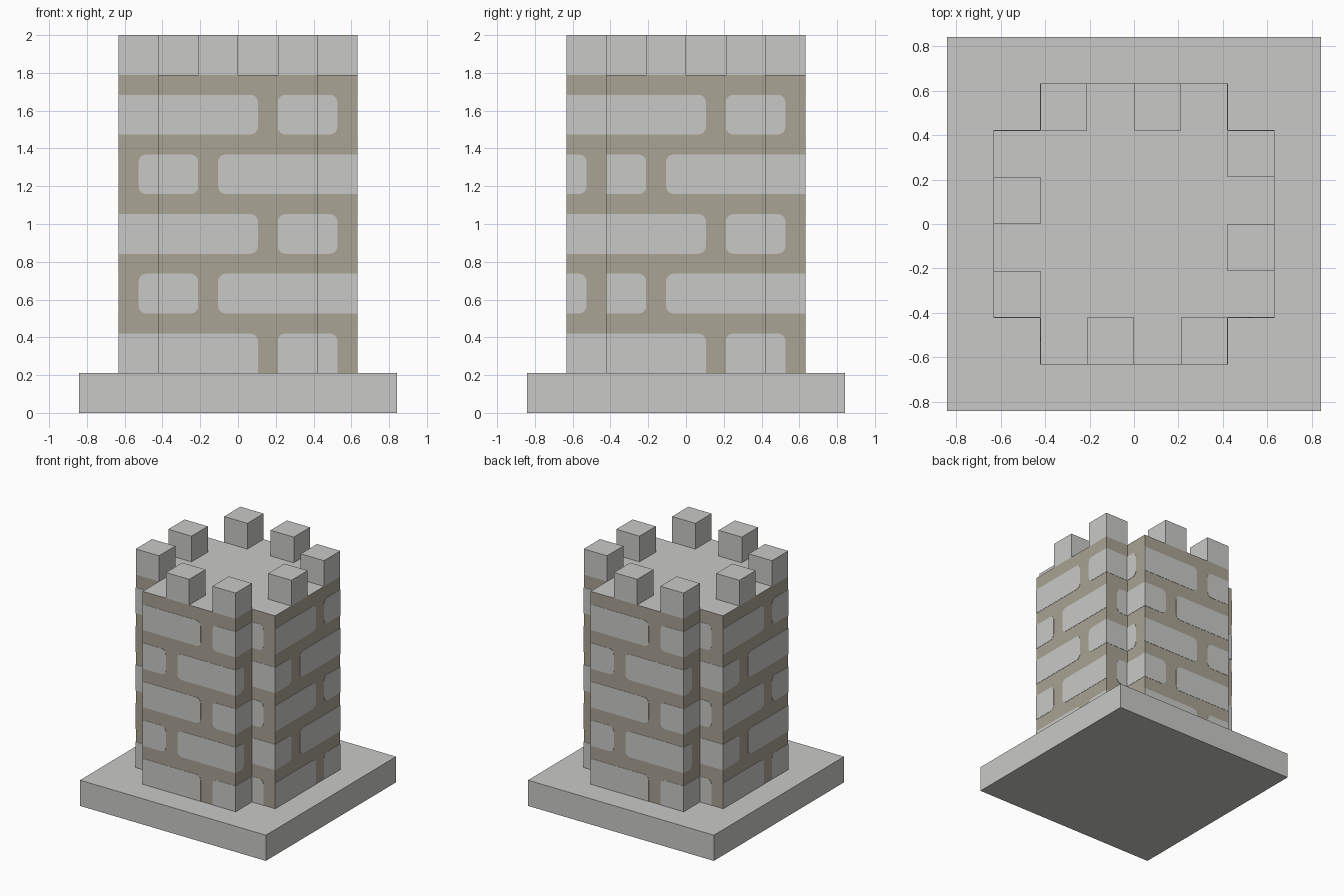
import bpy, bmesh, math
from mathutils import Matrix

if "Cube" in bpy.data.objects:
    bpy.data.objects.remove(bpy.data.objects["Cube"], do_unlink=True)

U = 2 / 9.5          # one building block
T = 0.002            # how far the brick plates stand out


def material(name, rgb):
    m = bpy.data.materials.new(name)
    m.use_nodes = True
    m.diffuse_color = (*rgb, 1)
    bsdf = m.node_tree.nodes["Principled BSDF"]
    bsdf.inputs["Base Color"].default_value = (*rgb, 1)
    bsdf.inputs["Roughness"].default_value = 0.9
    return m


STONE = material("light grey stone", (0.584, 0.584, 0.571))
MORTAR = material("tan mortar", (0.397, 0.366, 0.296))


def finish(bm, name, *mats):
    bmesh.ops.recalc_face_normals(bm, faces=bm.faces)
    me = bpy.data.meshes.new(name)
    bm.to_mesh(me)
    bm.free()
    for m in mats:
        me.materials.append(m)
    ob = bpy.data.objects.new(name, me)
    bpy.context.collection.objects.link(ob)
    return ob


def prism(bm, points, offset):
    """Extrude a closed 3D outline along an offset; returns its vertices."""
    low = [bm.verts.new(p) for p in points]
    high = [bm.verts.new([a + b for a, b in zip(p, offset)]) for p in points]
    n = len(points)
    bm.faces.new(low)
    bm.faces.new(high)
    for i in range(n):
        j = (i + 1) % n
        bm.faces.new((low[i], low[j], high[j], high[i]))
    return low + high


def box(bm, x0, x1, y0, y1, z0, z1):
    return prism(bm, [(x0, y0, z0), (x1, y0, z0), (x1, y1, z0), (x0, y1, z0)],
                 (0, 0, z1 - z0))


def turn(bm, verts, quarter):
    bmesh.ops.rotate(bm, verts=verts, cent=(0, 0, 0),
                     matrix=Matrix.Rotation(quarter * math.pi / 2, 3, 'Z'))


# Square base slab
bm = bmesh.new()
box(bm, -4 * U, 4 * U, -4 * U, 4 * U, 0, U)
finish(bm, "base_slab", STONE)

# Tower body: cross-shaped plan, mortar walls with a stone roof
bm = bmesh.new()
plan = []
for a, b in ((-2, -3), (2, -3), (2, -2), (3, -2), (3, 2), (2, 2),
             (2, 3), (-2, 3), (-2, 2), (-3, 2), (-3, -2), (-2, -2)):
    plan.append((a * U, b * U, U))
prism(bm, plan, (0, 0, 7.5 * U))
bmesh.ops.recalc_face_normals(bm, faces=bm.faces)
for f in bm.faces:
    f.material_index = 1 if f.normal.z > 0.5 else 0
finish(bm, "tower_body", MORTAR, STONE)

# Battlements: two blocks on each side
bm = bmesh.new()
for q in range(4):
    for x in (-1, 1):
        turn(bm, box(bm, x * U, (x + 1) * U, -3 * U, -2 * U, 8.5 * U, 9.5 * U), q)
finish(bm, "battlements", STONE)


def brick(bm, s0, s1, depth, z0, z1, quarter):
    """Thin brick plate; ends on a wall edge stay square, others are rounded."""
    r = 0.19 * U
    square0, square1 = s0 in (-3, -2, 2), s1 in (-2, 2, 3)
    a = s0 * U - (T if square0 else 0)
    b = s1 * U + (T if square1 else 0)
    c, d = z0 * U, z1 * U
    corners = [(a, c, 1, 1, 180, square0 or z0 == 1),
               (b, c, -1, 1, 270, square1 or z0 == 1),
               (b, d, -1, -1, 0, square1), (a, d, 1, -1, 90, square0)]
    y = -depth * U + T
    pts = []
    for x, z, dx, dz, start, square in corners:
        if square:
            pts.append((x, y, z))
        else:
            for k in range(5):
                t = math.radians(start + k * 22.5)
                pts.append((x + dx * r + r * math.cos(t), y,
                            z + dz * r + r * math.sin(t)))
    turn(bm, prism(bm, pts, (0, -2 * T, 0)), quarter)


# Brickwork: two alternating courses wrapped round all walls
bm = bmesh.new()
for q in range(4):
    for course in range(5):
        z = 1 + 1.5 * course
        if course % 2 == 0:
            face = [(-2, 0.5), (1, 2)]
            corner = [(-3, -2), (2, 2.5)]
        else:
            face = [(-2, -1), (-0.5, 2)]
            corner = [(-2.5, -2) if q % 2 == 0 else (-3, -2.5), (2, 3)]
        for s0, s1 in face:
            brick(bm, s0, s1, 3, z, z + 1, q)
        for s0, s1 in corner:
            brick(bm, s0, s1, 2, z, z + 1, q)
finish(bm, "wall_bricks", STONE)
